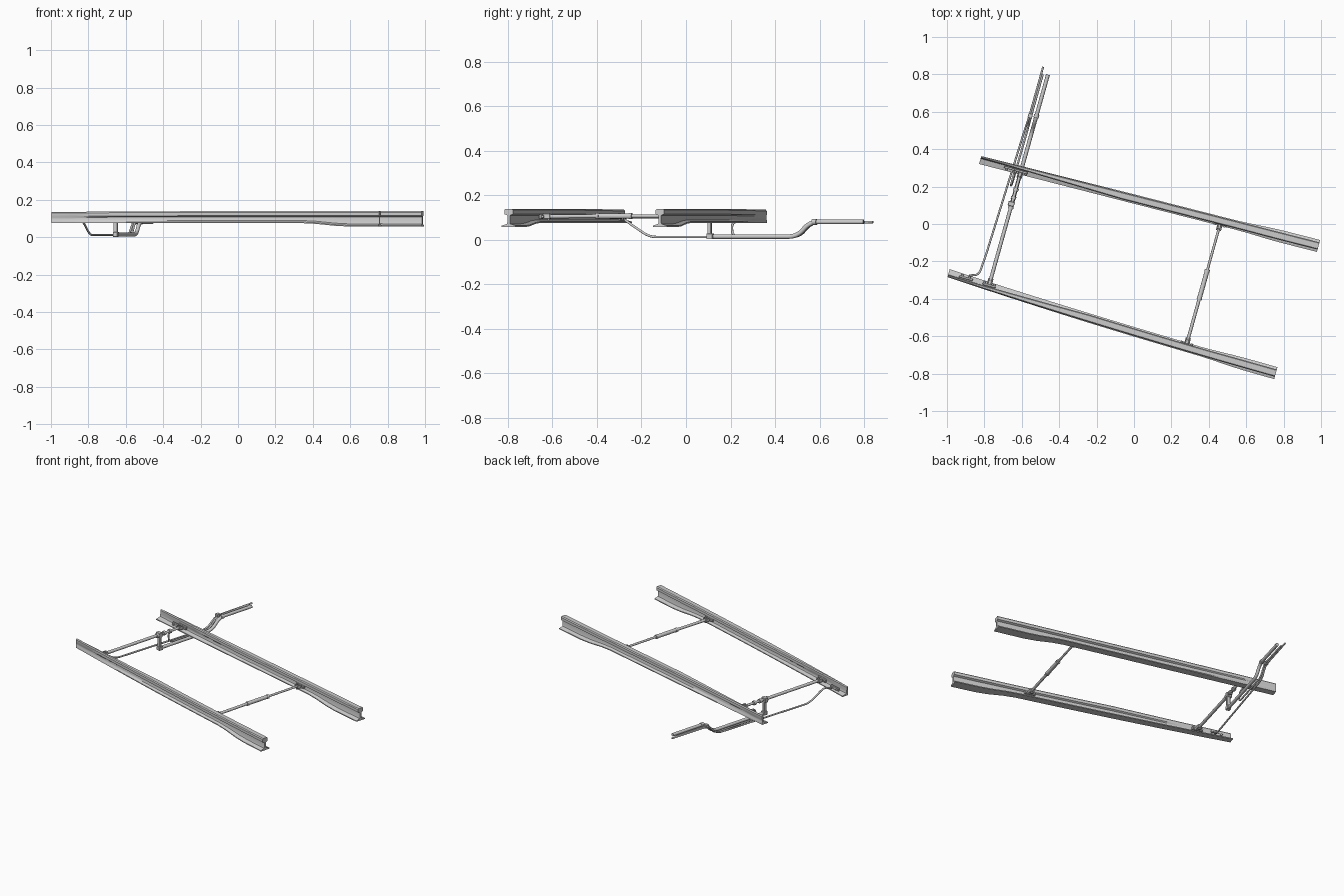
import bpy, bmesh, math
from mathutils import Vector

if "Cube" in bpy.data.objects:
    bpy.data.objects.remove(bpy.data.objects["Cube"])

# Track frame: u runs along the rails, v across them; the whole set is turned about z
C, S = 0.963, 0.269
MID = -0.206


def P(u, v, z):
    return Vector((C * u + S * v, -S * u + C * v, z))


def finish(bm, name, angle=35):
    bmesh.ops.recalc_face_normals(bm, faces=bm.faces)
    me = bpy.data.meshes.new(name)
    bm.to_mesh(me)
    bm.free()
    ob = bpy.data.objects.new(name, me)
    bpy.context.collection.objects.link(ob)
    smooth(ob, angle)
    return ob


def smooth(ob, angle=35):
    bpy.ops.object.select_all(action='DESELECT')
    bpy.context.view_layer.objects.active = ob
    ob.select_set(True)
    bpy.ops.object.shade_smooth_by_angle(angle=math.radians(angle))


def rail_profile(z0, fi, fo, hi, ho, wi, wo, zt):
    """Rail section as (outward offset, height) points; i = inner side, o = outer."""
    hz = zt - 0.024
    return [(fi, z0), (fo, z0), (fo, z0 + .006), (wo + .002, z0 + .014), (wo, z0 + .02),
            (wo, hz - .006), (ho, hz), (ho, zt - .006), (ho - .005, zt),
            (hi + .005, zt), (hi, zt - .006), (hi, hz), (wi, hz - .006),
            (wi, z0 + .02), (wi - .002, z0 + .014), (fi, z0 + .006)]


def centre(u, s):
    t = (u + 0.884) / 1.85
    bow = 0.010 * 4 * t * (1 - t) if s < 0 else 0
    return 0.316 + 0.042 * t + bow


def blade(name, s, u_end):
    # planed tip, full low section, then forged transition to tall rail
    tip = (.075, -.024, .020, .009, .020, .008, .018, .135)
    low = (.075, -.025, .024, -.018, .020, -.007, .007, .139)
    tall = (.057, -.033, .033, -.020, .020, -.006, .006, .139)
    keys = [(-.884, tip), (-.1, low), (.52, low), (.6, None), (.70, None), (.78, tall), (u_end, tall)]
    stations = []
    for u, k in keys:
        if k is None:
            f = (u - .52) / .26
            f = f * f * (3 - 2 * f)
            k = [a + (b - a) * f for a, b in zip(low, tall)]
        stations.append((u, k))
    # subdivide so the slight curve of the blade is smooth
    fine = []
    for (u0, a), (u1, b) in zip(stations, stations[1:]):
        n = max(1, round((u1 - u0) / .12))
        fine += [(u0 + (u1 - u0) * i / n, [p + (q - p) * i / n for p, q in zip(a, b)])
                 for i in range(n)]
    fine.append(stations[-1])
    bm = bmesh.new()
    rings = [[bm.verts.new(P(u, MID + s * (centre(u, s) + w), z)) for w, z in rail_profile(*k)]
             for u, k in fine]
    n = len(rings[0])
    for r, q in zip(rings, rings[1:]):
        for i in range(n):
            bm.faces.new((r[i], r[(i + 1) % n], q[(i + 1) % n], q[i]))
    bm.faces.new(rings[0])
    bm.faces.new(rings[-1])
    return finish(bm, name)


def rod(name, pts, r, bend=0.03):
    """Round bar through (u, v, z) points with rounded bends."""
    pts = [P(*p) for p in pts]
    path = [pts[0]]
    for a, b, c in zip(pts, pts[1:], pts[2:]):
        p = b + (a - b).normalized() * min(bend, (a - b).length * .48)
        q = b + (c - b).normalized() * min(bend, (c - b).length * .48)
        for i in range(7):
            t = i / 6
            path.append(p * (1 - t) ** 2 + b * 2 * t * (1 - t) + q * t * t)
    path.append(pts[-1])
    cu = bpy.data.curves.new(name, 'CURVE')
    cu.dimensions = '3D'
    cu.bevel_depth = r
    cu.bevel_resolution = 3
    cu.use_fill_caps = True
    sp = cu.splines.new('POLY')
    sp.points.add(len(path) - 1)
    for k, p in zip(sp.points, path):
        k.co = (*p, 1)
    ob = bpy.data.objects.new(name, cu)
    bpy.context.collection.objects.link(ob)
    bpy.ops.object.select_all(action='DESELECT')
    bpy.context.view_layer.objects.active = ob
    ob.select_set(True)
    bpy.ops.object.convert(target='MESH')
    smooth(bpy.context.object, 45)


def block(name, u, v, z, bev=.002):
    """Bevelled box given by (min, max) ranges in the track frame."""
    bm = bmesh.new()
    bmesh.ops.create_cube(bm, size=1)
    for k in bm.verts:
        f = k.co + Vector((.5, .5, .5))
        k.co = P(u[0] + f.x * (u[1] - u[0]), v[0] + f.y * (v[1] - v[0]), z[0] + f.z * (z[1] - z[0]))
    bmesh.ops.bevel(bm, geom=bm.edges[:], offset=bev, segments=1, affect='EDGES')
    finish(bm, name, 20)


# Switch blades
blade("back_blade", 1, .982)
blade("front_blade", -1, .945)

# Adjustable stretcher bar near the heel
U1, U2, U3 = .444, -.658, -.692
rod("heel_bar_front", [(U1, -.54, .104), (U1, -.28, .106)], .009)
rod("heel_bar_sleeve", [(U1, -.29, .106), (U1, -.136, .106)], .0125)
rod("heel_bar_back", [(U1, -.14, .106), (U1, .13, .106)], .007)
for v in (-.296, -.142):
    rod("heel_bar_nut", [(U1, v, .106), (U1, v + .014, .106)], .014)

# Stretcher bar near the tip
rod("tip_bar_front", [(U2, -.52, .104), (U2, -.06, .104)], .010)
rod("tip_bar_back", [(U2, -.08, .104), (U2, .11, .104)], .008)
for v in (-.10, -.045, .0):
    rod("tip_bar_nut", [(U2, v, .104), (U2, v + .014, .104)], .0145)

# Web brackets and bolts where the bars meet the blades
for s in (1, -1):
    for u in (U1, U2):
        w = centre(u, s)
        edge = MID + s * (w - (.008 if u > 0 else .001))
        ins = edge - s * .012
        tipv = edge - s * .045
        block("web_plate", (u - .036, u + .036), sorted((edge, ins)), (.094, .115))
        for du in (-.014, .008):
            block("bar_lug", (u + du, u + du + .006), sorted((ins, tipv)), (.093, .117))
        rod("lug_pin", [(u, tipv + s * .01, .086), (u, tipv + s * .01, .121)], .005)
        for du in (-.027, .027):
            rod("web_bolt", [(u + du, edge, .104), (u + du, ins - s * .008, .104)], .006)

# Drop bracket hanging from the tip bar
block("drop_bracket", (U2 - .011, U2 + .011), (-.082, -.064), (.004, .115))
block("drop_bracket_foot", (U2 - .013, U2 + .013), (-.086, -.056), (.002, .028))
block("drop_bracket_clamp", (U2 - .02, U2 + .014), (-.085, -.061), (.088, .119))

# Throw bar, dipping under the back blade and rising outside it
rod("throw_bar", [(U2, -.08, .014), (U2, .335, .014), (U2, .395, .080), (U2, .645, .080)], .0105, .04)
rod("throw_bar_collar", [(U2, .405, .08), (U2, .425, .08)], .014)

# Detector rods, one to each blade, joined side by side outside the track
rod("detector_rod_front", [(-.775, -.502, .092), (-.726, -.485, .086), (-.722, -.43, .050),
                           (-.718, -.37, .012), (-.698, .33, .012), (-.694, .395, .076),
                           (-.694, .679, .079)], .0055, .035)
rod("detector_rod_back", [(-.69, .09, .086), (-.690, .02, .080), (-.686, .025, .014),
                          (-.684, .34, .014), (-.685, .40, .080), (-.685, .64, .080)], .0055, .03)
block("detector_clamp", (-.702, -.678), (.395, .42), (.069, .091))
for s, u in ((-1, -.79), (1, -.715)):
    e = MID + s * centre(u, s)
    block("detector_plate", (u - .035, u + .04), sorted((e, e - s * .012)), (.084, .104))
    for du in (-.02, .02):
        rod("detector_bolt", [(u + du, e, .094), (u + du, e - s * .02, .094)], .006)
